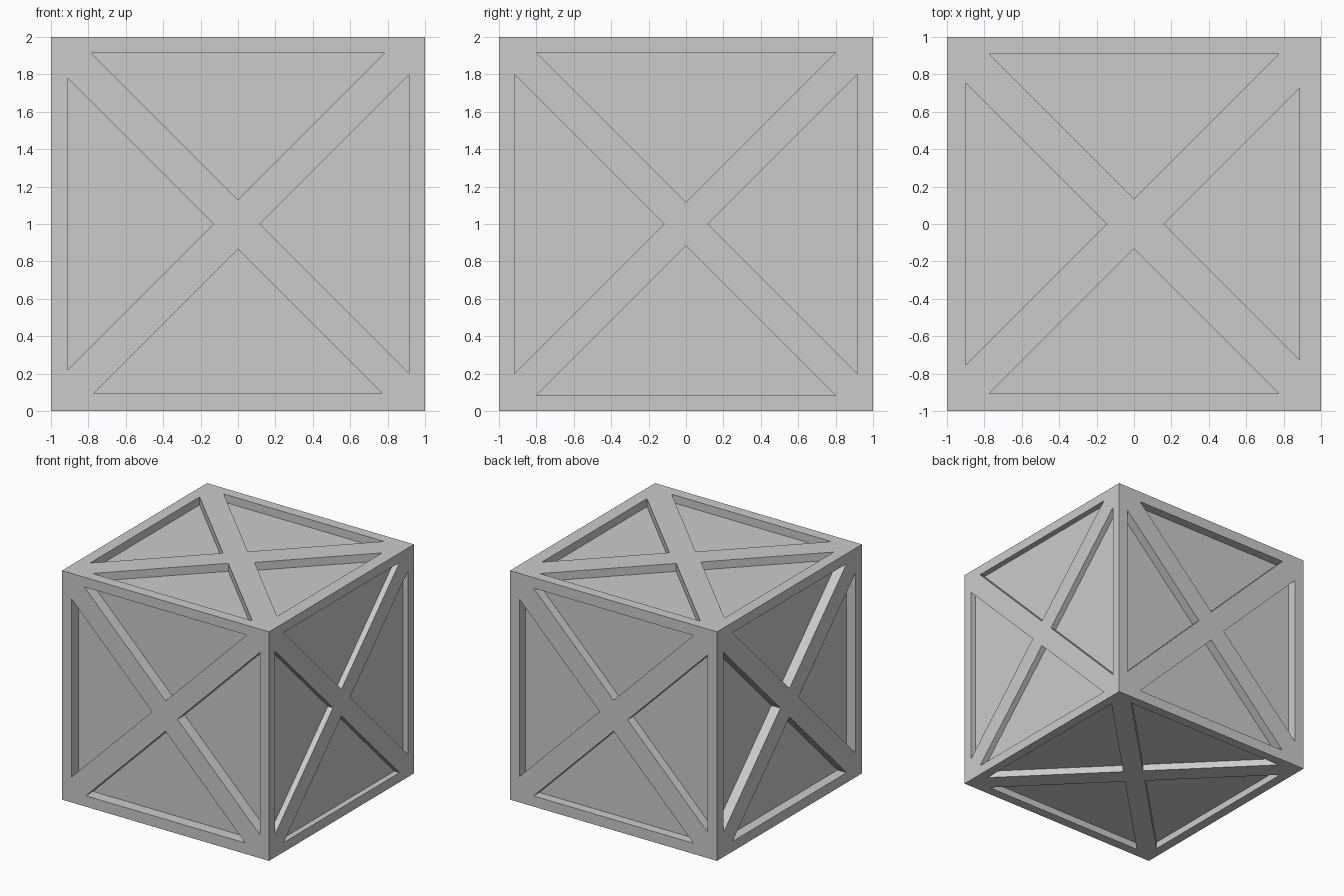
import bpy
import bmesh
from mathutils import Vector

old = bpy.data.objects.get("Cube")
if old:
    bpy.data.objects.remove(old, do_unlink=True)

# Single grey material
grey = bpy.data.materials.new("plain_grey")
grey.use_nodes = True
colour = (0.6, 0.6, 0.6, 1.0)
grey.diffuse_color = colour
grey.node_tree.nodes["Principled BSDF"].inputs["Base Color"].default_value = colour

X, Y, Z = Vector((1, 0, 0)), Vector((0, 1, 0)), Vector((0, 0, 1))
CENTRE = Z.copy()


def add_side(bm, u, v, depth, panels):
    """One braced side; panels = (apex, base) distances: bottom, right, top, left."""
    n = u.cross(v)

    def vert(p, sink=0.0):
        return bm.verts.new(CENTRE + p + n * (1 - sink))

    middle = vert(Vector())
    outward = (-v, u, v, -u)
    along = (u, v, -u, -v)
    corners = [vert(d - s) for d, s in zip(outward, along)]
    rims = []
    for d, s, (apex, base) in zip(outward, along, panels):
        half = base - apex
        points = (d * base - s * half, d * base + s * half, d * apex)
        rim = [vert(p) for p in points]
        floor = [vert(p, depth) for p in points]
        # Recessed triangular panel and its walls
        bm.faces.new(floor)
        for i in range(3):
            j = (i + 1) % 3
            bm.faces.new((rim[i], rim[j], floor[j], floor[i]))
        rims.append(rim)
    for k in range(4):
        m = (k + 1) % 4
        # Border strip, then the diagonal brace running to the corner
        bm.faces.new((corners[k], corners[m], rims[k][1], rims[k][0]))
        bm.faces.new((corners[m], rims[m][0], rims[m][2], middle,
                      rims[k][2], rims[k][1]))


bm = bmesh.new()
even = [(0.117, 0.917)] * 4
# Front, right-hand side, back, other side
add_side(bm, X, Z, 0.1, [(0.135, 0.905), (0.115, 0.915), (0.13, 0.915), (0.13, 0.91)])
add_side(bm, Y, Z, 0.05, even)
add_side(bm, -X, Z, 0.08, [(0.135, 0.907)] * 4)
add_side(bm, -Y, Z, 0.087, [(0.125, 0.912)] * 4)
# Top and bottom
add_side(bm, X, Y, 0.07, [(0.133, 0.905), (0.16, 0.885), (0.135, 0.91), (0.145, 0.9)])
add_side(bm, X, -Y, 0.06, even)

# Weld the sides along the shared cube corners
bmesh.ops.remove_doubles(bm, verts=bm.verts, dist=0.0001)
bmesh.ops.recalc_face_normals(bm, faces=bm.faces)

mesh = bpy.data.meshes.new("braced_crate")
bm.to_mesh(mesh)
bm.free()
mesh.materials.append(grey)
crate = bpy.data.objects.new("braced_crate", mesh)
bpy.context.collection.objects.link(crate)
